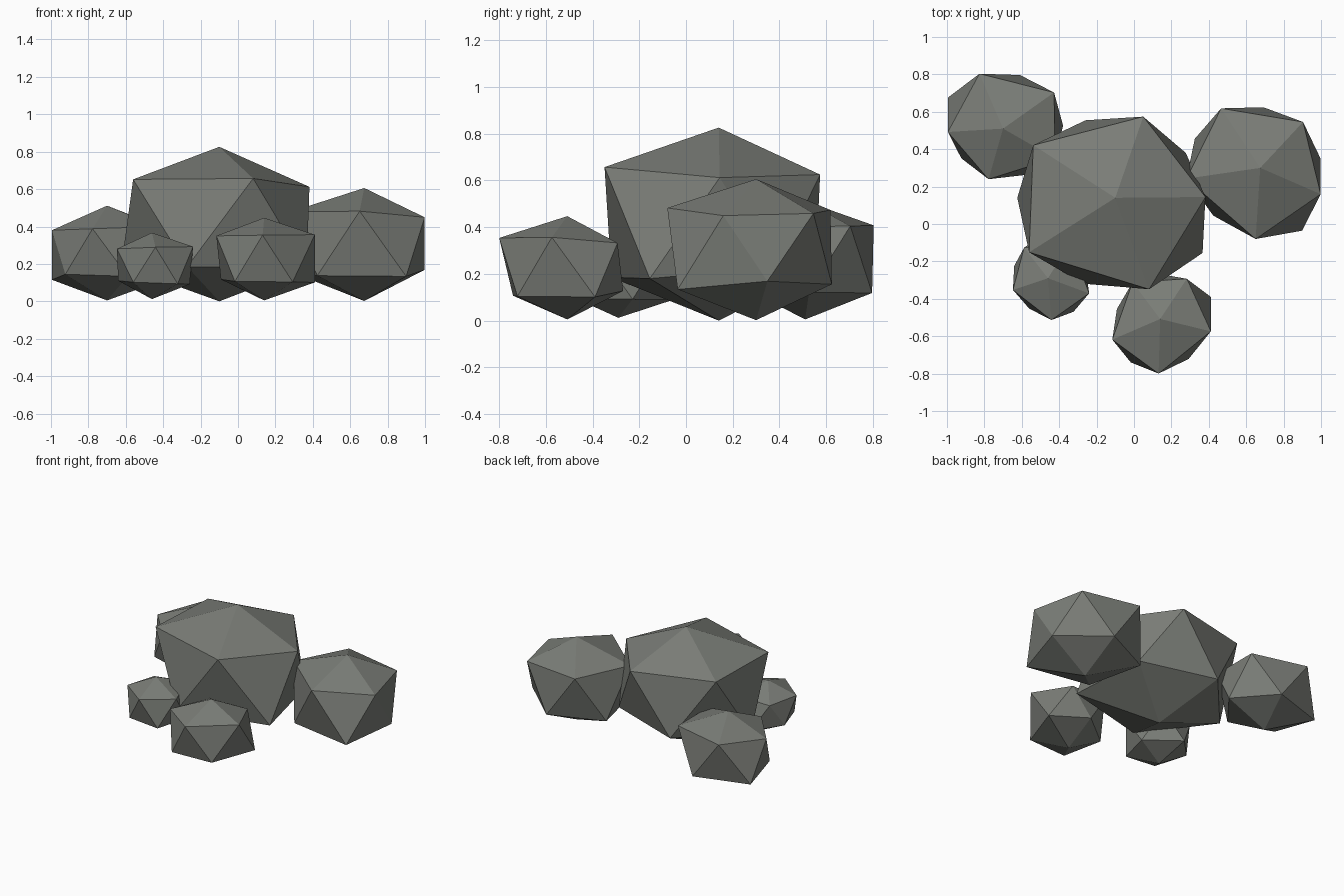
import bpy, bmesh
from math import radians, sin, cos

if "Cube" in bpy.data.objects:
    bpy.data.objects.remove(bpy.data.objects["Cube"])

stone = bpy.data.materials.new("stone grey")
stone.diffuse_color = (0.195, 0.205, 0.185, 1)
stone.use_nodes = True
stone.node_tree.nodes["Principled BSDF"].inputs["Base Color"].default_value = stone.diffuse_color

# Shape shared by every boulder: uneven twenty-sided stone, rings as (angle, radius, height)
HEIGHT = 0.826
UPPER = [(0.5, .482, .612), (71, .459, .625), (147.3, .521, .645), (212.3, .545, .652), (290.3, .521, .657)]
LOWER = [(32.5, .447, .228), (111, .444, .21), (180, .524, .19), (249.5, .49, .185), (327.7, .552, .18)]


def boulder_mesh():
    bm = bmesh.new()

    def ring(points):
        return [bm.verts.new((r * cos(radians(a)), r * sin(radians(a)), z)) for a, r, z in points]

    up, low = ring(UPPER), ring(LOWER)
    top, bottom = bm.verts.new((0, 0, HEIGHT)), bm.verts.new((0, 0, 0))
    for i in range(5):
        j = (i + 1) % 5
        for tri in ((top, up[i], up[j]), (up[i], low[i], up[j]),
                    (up[j], low[i], low[j]), (bottom, low[j], low[i])):
            bm.faces.new(tri)
    bmesh.ops.recalc_face_normals(bm, faces=bm.faces)
    mesh = bpy.data.meshes.new("boulder")
    bm.to_mesh(mesh)
    bm.free()
    mesh.materials.append(stone)
    return mesh


# Name, position, turn about z, size
BOULDERS = [
    ("large_centre_boulder", (-.10, .14, 0), 0, 1),
    ("right_boulder", (.675, .30, .002), -24, .731),
    ("back_left_boulder", (-.70, .51, .005), -177, .613),
    ("front_boulder", (.14, -.508, .005), 56, .535),
    ("small_left_boulder", (-.46, -.29, .012), 127.5, .43),
]
shape = boulder_mesh()
for name, place, turn, size in BOULDERS:
    ob = bpy.data.objects.new(name, shape)
    ob.location = place
    ob.rotation_euler.z = radians(turn)
    ob.scale = (size,) * 3
    bpy.context.collection.objects.link(ob)
